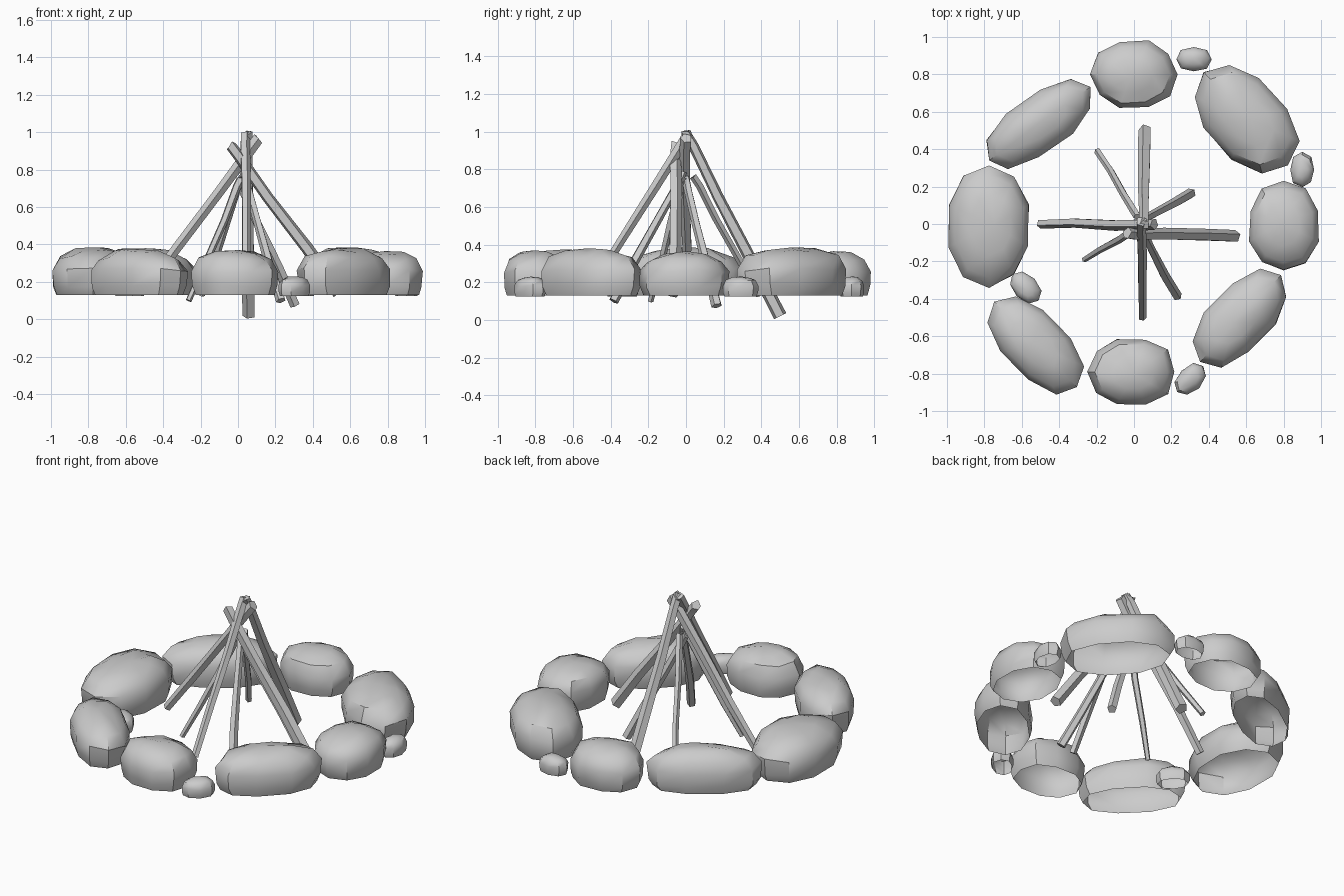
import bpy, bmesh, math, random
from mathutils import Vector, Matrix

if "Cube" in bpy.data.objects:
    bpy.data.objects.remove(bpy.data.objects["Cube"])

random.seed(7)


def finish(bm, name, angle):
    bmesh.ops.recalc_face_normals(bm, faces=bm.faces)
    me = bpy.data.meshes.new(name)
    bm.to_mesh(me)
    bm.free()
    ob = bpy.data.objects.new(name, me)
    bpy.context.collection.objects.link(ob)
    bpy.ops.object.select_all(action='DESELECT')
    ob.select_set(True)
    bpy.context.view_layer.objects.active = ob
    bpy.ops.object.shade_smooth_by_angle(angle=math.radians(angle))
    return ob


def bridge(bm, lo, hi):
    n = len(lo)
    for i in range(n):
        j = (i + 1) % n
        bm.faces.new((lo[i], lo[j], hi[j], hi[i]))


# Stone: faceted dome with an open underside
PROFILE = [(0.0, 0.90), (0.2, 0.985), (0.55, 1.0), (0.80, 0.84), (0.95, 0.48)]


def stone(name, x, y, a, b, deg, top, base=0.13, n=10):
    bm = bmesh.new()
    rot = Matrix.Rotation(math.radians(deg), 3, 'Z')
    wob = [random.uniform(0.96, 1.03) for _ in range(n)]
    tx, ty = random.uniform(-.12, .12), random.uniform(-.12, .12)
    prev = None
    for t, r in PROFILE:
        ring = []
        for i in range(n):
            q = 2 * math.pi * i / n
            c, s = math.cos(q), math.sin(q)
            k = r * (wob[i] if i % (n // 2) else 1.0)
            if 0.1 < t < 0.9:
                k *= random.uniform(0.97, 1.01)
            px = a * k * math.copysign(abs(c) ** 0.92, c) + tx * a * t * t * (1 - r)
            py = b * k * math.copysign(abs(s) ** 0.92, s) + ty * b * t * t * (1 - r)
            h = t + (random.uniform(-.05, .04) if t > 0 else 0)
            p = rot @ Vector((px, py, 0))
            ring.append(bm.verts.new((x + p.x, y + p.y, base + (top - base) * h)))
        if prev:
            bridge(bm, prev, ring)
        prev = ring
    tip = rot @ Vector((tx * a, ty * b, 0))
    apex = bm.verts.new((x + tip.x, y + tip.y, top))
    for i in range(n):
        bm.faces.new((prev[i], prev[(i + 1) % n], apex))
    return finish(bm, name, 40)


# Stick: slightly crooked tapered prism between two points
def stick(name, top, bottom, w_top, w_bottom, n=5):
    bm = bmesh.new()
    p0, p1 = Vector(bottom), Vector(top)
    d = p1 - p0
    m = d.to_track_quat('Z', 'Y').to_matrix()
    prev = first = None
    for t in (0.0, 0.3, 0.65, 0.92, 1.0):
        w = (w_bottom + (w_top - w_bottom) * t) / 2
        off = Vector((random.uniform(-.006, .006), random.uniform(-.006, .006), 0))
        if t in (0.0, 1.0):
            off *= 0
        ring = []
        for i in range(n):
            q = 2 * math.pi * (i + 0.5) / n
            k = w * random.uniform(1.0, 1.15)
            v = Vector((k * math.cos(q), k * math.sin(q), 0)) + off
            if t == 1.0:
                v.z += random.uniform(-.015, .015)
            ring.append(bm.verts.new(p0 + d * t + m @ v))
        if prev:
            bridge(bm, prev, ring)
        else:
            first = ring
        prev = ring
    bm.faces.new(first[::-1])
    bm.faces.new(prev)
    return finish(bm, name, 35)


# Ring of large stones: x, y, half length, half width, angle, top
for i, s in enumerate([
    (0.00, 0.80, 0.235, 0.19, 0, 0.365),
    (0.595, 0.565, 0.34, 0.215, -48, 0.385),
    (0.80, -0.01, 0.24, 0.19, 90, 0.365),
    (0.57, -0.505, 0.32, 0.17, 47, 0.38),
    (-0.015, -0.79, 0.235, 0.19, 0, 0.37),
    (-0.525, -0.645, 0.32, 0.17, -46, 0.375),
    (-0.775, -0.01, 0.33, 0.225, 90, 0.385),
    (-0.505, 0.535, 0.335, 0.155, 36, 0.38),
]):
    stone(f"ring_stone_{i + 1}", *s)

# Small pebbles between them
for i, s in enumerate([
    (0.32, 0.88, 0.095, 0.067, 0),
    (0.90, 0.29, 0.095, 0.067, 90),
    (-0.58, -0.34, 0.10, 0.067, -45),
    (0.30, -0.83, 0.10, 0.067, 45),
]):
    stone(f"pebble_{i + 1}", *s, 0.23, base=0.125, n=8)

# Tall and short firewood sticks: top, bottom, top width, bottom width
for i, s in enumerate([
    ((0.055, -0.005, 1.0), (0.06, 0.50, 0.02), 0.05, 0.07),
    ((0.04, 0.02, 1.0), (0.045, -0.50, 0.17), 0.055, 0.04),
    ((0.105, 0.00, 0.96), (-0.50, 0.00, 0.15), 0.06, 0.045),
    ((-0.04, -0.05, 0.93), (0.54, -0.065, 0.14), 0.06, 0.065),
    ((0.02, 0.04, 0.76), (-0.195, 0.39, 0.13), 0.04, 0.035),
    ((0.02, -0.02, 0.76), (-0.265, -0.19, 0.10), 0.045, 0.03),
    ((0.03, -0.02, 0.78), (0.23, -0.385, 0.10), 0.04, 0.05),
    ((0.00, 0.00, 0.75), (0.305, 0.165, 0.075), 0.04, 0.055),
]):
    stick(f"firewood_stick_{i + 1}", *s)
